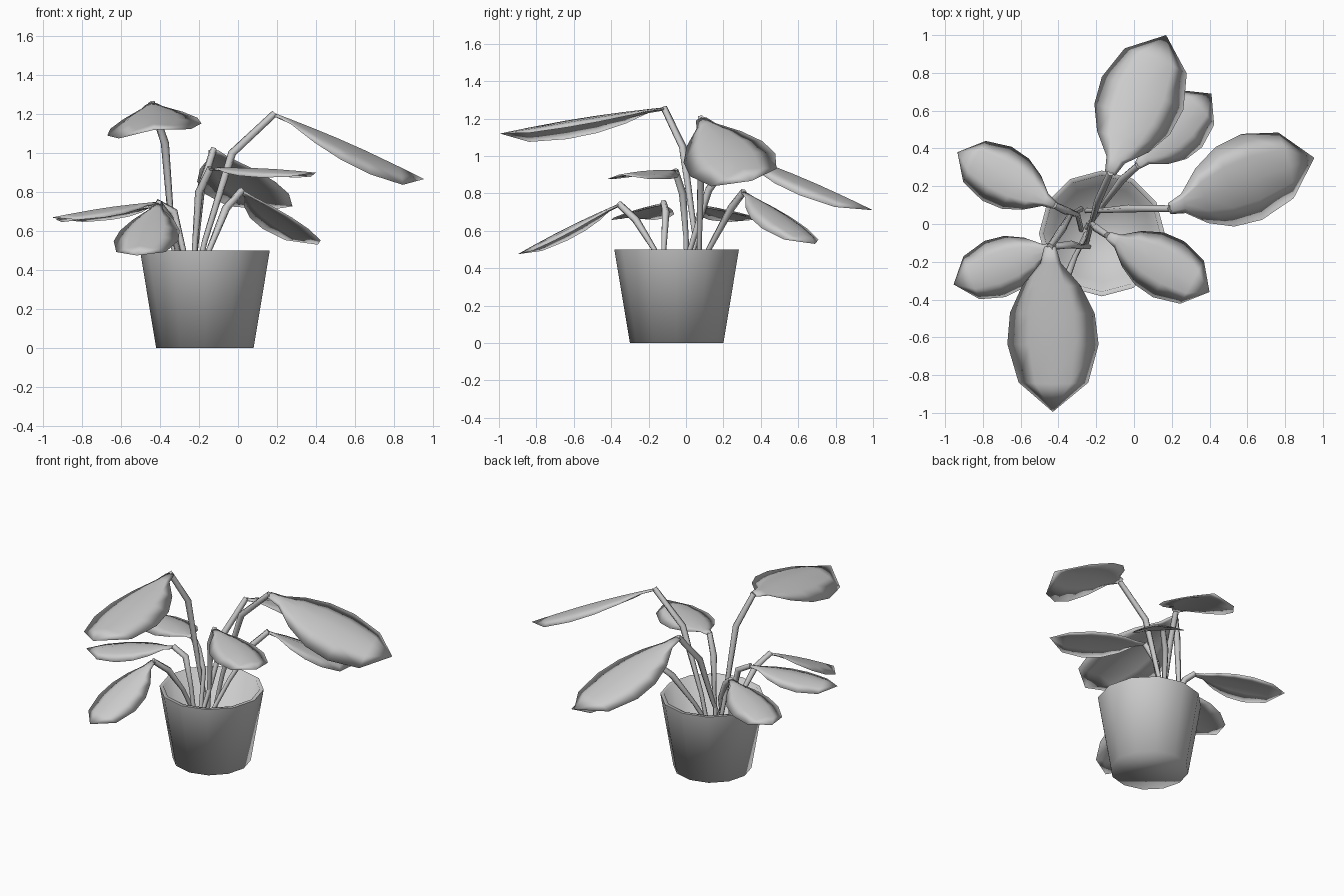
import bpy, math
from mathutils import Vector, Matrix

if "Cube" in bpy.data.objects:
    bpy.data.objects.remove(bpy.data.objects["Cube"])


def make(name, verts, faces, angle=40):
    me = bpy.data.meshes.new(name)
    me.from_pydata([tuple(v) for v in verts], [], faces)
    me.update()
    ob = bpy.data.objects.new(name, me)
    bpy.context.collection.objects.link(ob)
    bpy.ops.object.select_all(action='DESELECT')
    bpy.context.view_layer.objects.active = ob
    ob.select_set(True)
    bpy.ops.object.shade_smooth_by_angle(angle=math.radians(angle))
    return ob


def bridge(a, b, n):
    """Quads between two closed rings starting at vertex a and b."""
    return [(a + i, a + (i + 1) % n, b + (i + 1) % n, b + i) for i in range(n)]


def pot(center, profile, n=12):
    verts = [Vector((center[0] - r * math.sin(2 * math.pi * i / n),
                     center[1] + r * math.cos(2 * math.pi * i / n), z))
             for r, z in profile for i in range(n)]
    faces = [tuple(range(n))[::-1]]
    for k in range(len(profile) - 1):
        faces += bridge(k * n, (k + 1) * n, n)
    last = (len(profile) - 1) * n
    faces.append(tuple(range(last, last + n)))
    return make("pot", verts, faces, 85)


def stem(name, path, radii=(.014, .015, .022, .019), n=5):
    pts = [Vector(p) for p in path]
    verts, faces = [], []
    for k, p in enumerate(pts):
        d = (pts[min(k + 1, len(pts) - 1)] - pts[max(k - 1, 0)]).normalized()
        u = d.cross(Vector((.31, .95, 0))).normalized()
        v = d.cross(u)
        for i in range(n):
            a = 2 * math.pi * i / n
            verts.append(p + radii[k] * (u * math.cos(a) + v * math.sin(a)))
        if k:
            faces += bridge((k - 1) * n, k * n, n)
    faces += [tuple(range(n))[::-1], tuple(range(len(verts) - n, len(verts)))]
    return make(name, verts, faces, 80)


# Leaf outline: position along the length, half width relative to the length
OUTLINE = [(0, .035), (.1, .062), (.24, .175), (.41, .255),
           (.6, .275), (.83, .21)]
# Closed cross-section: upper side left to right, then underside back again
ACROSS = [(-1, 0), (-.5, 0), (0, 0), (.5, 0), (1, 0), (.5, 1), (0, 1), (-.5, 1)]
THICK = .012


def leaf(name, base, tip, roll=0, droop=.28):
    base, tip = Vector(base), Vector(tip)
    axis = tip - base
    length = axis.length
    axis.normalize()
    # positive roll lowers the left edge, seen from the stem
    side = Matrix.Rotation(roll, 3, axis) @ axis.cross(Vector((0, 0, 1))).normalized()
    side = side if roll == 0 else Matrix.Rotation(-2 * roll, 3, axis) @ side
    up = side.cross(axis)
    verts, faces, n = [], [], len(ACROSS)
    for r, (t, w) in enumerate(OUTLINE):
        mid = base + axis * length * t + up * length * .015 * math.sin(math.pi * t)
        for s, under in ACROSS:
            verts.append(mid + side * w * length * s
                         - up * (droop * w * length * abs(s) ** 1.4 + under * THICK))
        if r:
            faces += bridge((r - 1) * n, r * n, n)
    # Pointed end and closed base
    verts.append(tip)
    a = (len(OUTLINE) - 1) * n
    faces += [(a + i, a + (i + 1) % n, len(verts) - 1) for i in range(n)]
    faces.append(tuple(range(n))[::-1])
    return make(name, verts, faces, 180)


# Pot: outer wall, rim, inner wall down to the soil
pot((-.17, -.05), [(.25, 0), (.333, .5), (.308, .5), (.258, .2)])

# Plants: part name, stem path (last point is the leaf base), leaf tip, roll, droop
PLANTS = [
    ("back", [(-.25, -.1, .2), (-.22, .02, .5), (-.19, .12, .82), (-.125, .27, 1.02)],
     (.17, 1.0, .71), 0, .25),
    ("back_right", [(-.25, -.02, .2), (-.15, .12, .5), (-.06, .24, .72), (.02, .31, .81)],
     (.41, .69, .53), 0, .25),
    ("right", [(-.25, .07, .2), (-.17, .07, .55), (-.03, .08, 1.0), (.19, .08, 1.205)],
     (.955, .35, .867), -.28, .28),
    ("front_right", [(-.24, 0, .2), (-.22, 0, .55), (-.2, -.02, .8), (-.14, -.06, .925)],
     (.4, -.36, .9), 0, .25),
    ("front_high", [(-.28, .08, .2), (-.335, .05, .55), (-.375, -.02, 1.05), (-.445, -.12, 1.26)],
     (-.43, -.995, 1.12), -.13, .28),
    ("front_low", [(-.25, -.05, .2), (-.31, -.17, .5), (-.35, -.27, .66), (-.41, -.36, .745)],
     (-.52, -.9, .475), 0, .28),
    ("front_left", [(-.24, -.12, .2), (-.28, -.12, .5), (-.33, -.11, .7), (-.42, -.12, .75)],
     (-.955, -.32, .67), 0, .25),
    ("back_left", [(-.28, -.03, .2), (-.3, .05, .55), (-.36, .07, .68), (-.42, .1, .735)],
     (-.935, .38, .66), 0, .25),
]
# The roll column is negative for a raised right edge, so it is flipped once here
for part, path, tip, roll, droop in PLANTS:
    stem(part + "_stem", path)
    leaf(part + "_leaf", path[-1], tip, roll, droop)
